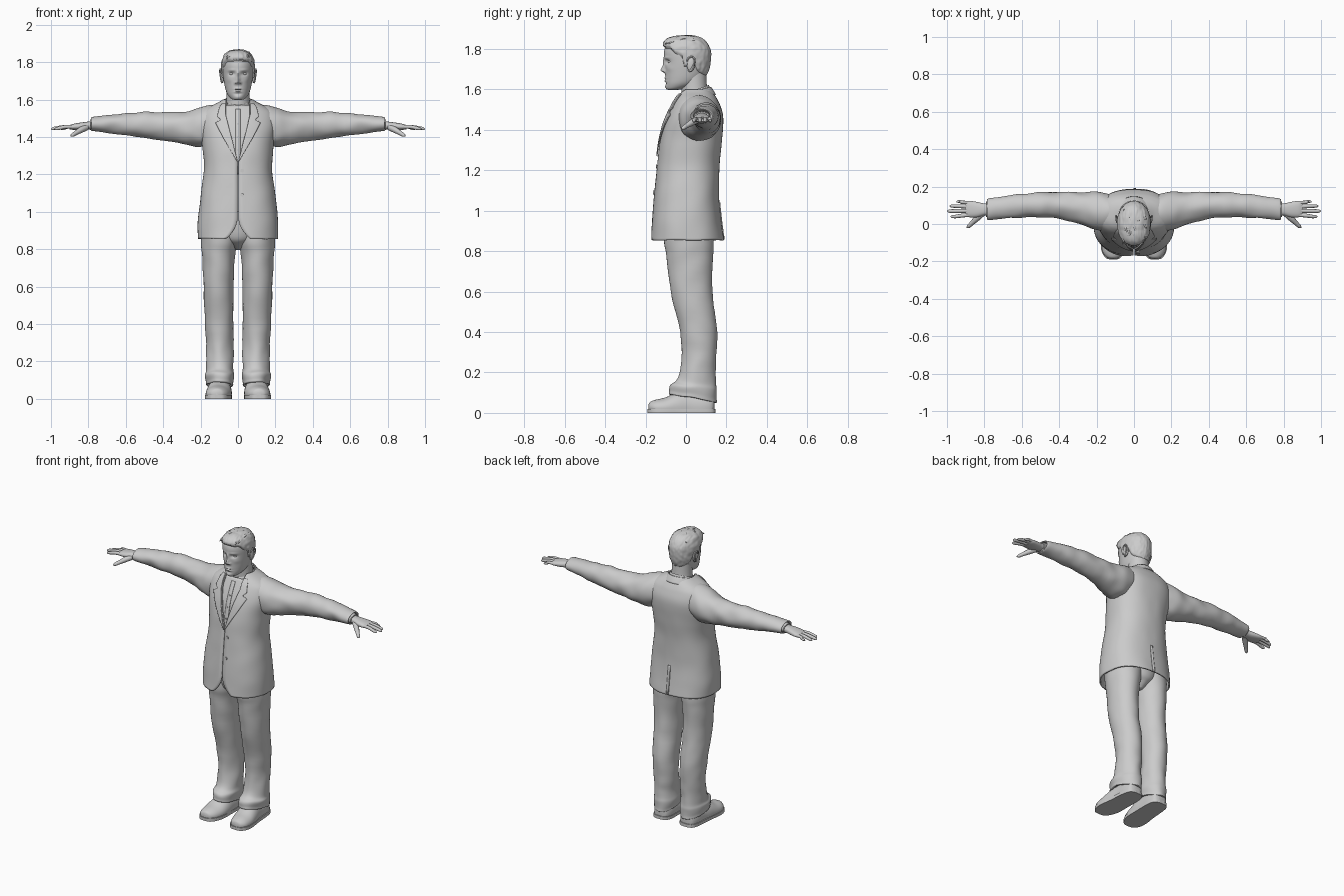
import bpy, bmesh, math, random
from mathutils import Vector, noise

random.seed(4)


def curve_pass(rows, k):
    """Catmull-Rom interpolation of equal-length tuples."""
    out = []
    for i in range(len(rows) - 1):
        q = [rows[max(i - 1, 0)], rows[i], rows[i + 1], rows[min(i + 2, len(rows) - 1)]]
        for j in range(k):
            t = j / k
            out.append(tuple(0.5 * (2 * b + (c - a) * t + (2 * a - 5 * b + 4 * c - d) * t * t
                       + (3 * b - a - 3 * c + d) * t ** 3) for a, b, c, d in zip(*q)))
    return out + [rows[-1]]


def lerp(table, v):
    for (a, p), (b, q) in zip(table, table[1:]):
        if v <= b:
            return p + (q - p) * max(0, (v - a) / (b - a))
    return table[-1][1]


def spow(v, e):
    return math.copysign(abs(v) ** e, v)


def finish(ob, mirror=False, thick=0, angle=40):
    for p in ob.data.polygons:
        p.use_smooth = True
    ob.data.set_sharp_from_angle(angle=math.radians(angle))
    if thick:
        m = ob.modifiers.new("thickness", 'SOLIDIFY')
        m.thickness, m.offset = thick, -1
    if mirror:
        ob.modifiers.new("mirror", 'MIRROR')
    return ob


def grid(name, rows, closed=False, caps=False, mirror=False, thick=0):
    bm = bmesh.new()
    vs = [[bm.verts.new(p) for p in r] for r in rows]
    n = len(vs[0])
    for a, b in zip(vs, vs[1:]):
        for i in range(n if closed else n - 1):
            j = (i + 1) % n
            bm.faces.new((a[i], a[j], b[j], b[i]))
    if caps:
        bm.faces.new(vs[0])
        bm.faces.new(vs[-1])
        bmesh.ops.recalc_face_normals(bm, faces=bm.faces)
    me = bpy.data.meshes.new(name)
    bm.to_mesh(me)
    bm.free()
    ob = bpy.data.objects.new(name, me)
    bpy.context.collection.objects.link(ob)
    return finish(ob, mirror, thick)


def loft(name, rings, axis='Z', n=40, k=5, e=1.0, fn=None, mirror=False):
    """Rings are (position on axis, centre 1, centre 2, radius 1, radius 2)."""
    rows = []
    for t, c1, c2, r1, r2 in curve_pass(rings, k):
        row = []
        for i in range(n):
            a = 2 * math.pi * i / n
            u, v = c1 + r1 * spow(math.cos(a), e), c2 + r2 * spow(math.sin(a), e)
            p = Vector({'Z': (u, v, t), 'X': (t, u, v), 'Y': (u, t, v)}[axis])
            row.append(fn(p) if fn else p)
        rows.append(row)
    return grid(name, rows, True, True, mirror)


def tubes(name, paths, mirror=False, res=3):
    """Tapered strands from (x, y, z, radius) points."""
    cu = bpy.data.curves.new(name, 'CURVE')
    cu.dimensions, cu.bevel_depth, cu.bevel_resolution, cu.use_fill_caps = '3D', 1, res, True
    for path in paths:
        s = cu.splines.new('POLY')
        pts = curve_pass(path, 4)
        s.points.add(len(pts) - 1)
        for p, (x, y, z, r) in zip(s.points, pts):
            p.co, p.radius = (x, y, z, 1), max(r, 0.0005)
    ob = bpy.data.objects.new(name, cu)
    bpy.context.collection.objects.link(ob)
    bpy.ops.object.select_all(action='DESELECT')
    ob.select_set(True)
    bpy.context.view_layer.objects.active = ob
    bpy.ops.object.convert(target='MESH')
    return finish(bpy.context.object, mirror, angle=60)


def ball(name, loc, scale, mirror=False):
    bpy.ops.mesh.primitive_uv_sphere_add(segments=24, ring_count=14, radius=1)
    ob = bpy.context.object
    ob.name = name
    for v in ob.data.vertices:
        v.co = Vector(loc) + v.co * Vector(scale)
    return finish(ob, mirror)


# Torso surface: (z, front y, back y, half width)
TORSO = curve_pass([(.855, -.175, .188, .215), (.95, -.168, .175, .214), (1.08, -.158, .163, .201),
                    (1.22, -.143, .166, .182), (1.33, -.131, .176, .188), (1.42, -.112, .184, .2),
                    (1.48, -.09, .182, .203), (1.53, -.066, .166, .19), (1.56, -.05, .15, .155),
                    (1.585, -.036, .132, .105), (1.6, -.026, .118, .08)], 6)
E = .85


def torso(z):
    f, b, w = (lerp([(r[0], r[i]) for r in TORSO], z) for i in (1, 2, 3))
    return (f + b) / 2, (b - f) / 2, w


def surf_y(x, z, back=False):
    yc, hd, w = torso(z)
    s = min(1, abs(x) / w) ** (1 / E)
    return yc + (1 if back else -1) * hd * max(0, 1 - s * s) ** (E / 2)


def opening(z):
    if z > 1.27:
        return min(.066, .002 + .064 * (z - 1.27) / .25)
    return .002 + .065 * max(0, (.98 - z) / .125) ** 2.3


def patch(name, z0, z1, left, right, off, n=30, m=8, mirror=False, thick=.006):
    rows = []
    for i in range(n + 1):
        z = z0 + (z1 - z0) * i / n
        xs = [left(z) + (right(z) - left(z)) * j / m for j in range(m + 1)]
        rows.append([(x, surf_y(x, z) - off, z) for x in xs])
    return grid(name, rows, mirror=mirror, thick=thick)


# Jacket body, open down the front
rows = []
for z, *_ in TORSO:
    yc, hd, w = torso(z)
    a0 = math.asin(min(.98, (opening(z) / w)) ** (1 / E))
    row = []
    for i in range(73):
        a = a0 + (2 * math.pi - 2 * a0) * i / 72
        p = Vector((w * spow(math.sin(a), E), yc - hd * spow(math.cos(a), E), z))
        row.append(p + noise.noise_vector(p * 9) * .003 * min(1, abs(p.x) / .05))
    rows.append(row)
grid("jacket_body", rows, thick=.009)

# Lapels, shirt front and back vent
OUTER = [(1.27, .006), (1.4, .082), (1.478, .122), (1.492, .09), (1.51, .112), (1.56, .1), (1.59, .08)]
patch("lapel", 1.27, 1.58, opening, lambda z: lerp(OUTER, z), .009, n=48, mirror=True)
patch("shirt_front", 1.2, 1.57, lambda z: -.1, lambda z: .1, -.012)
patch("shirt_placket", 1.24, 1.55, lambda z: -.013, lambda z: .013, -.008, m=2)
grid("back_vent", [[(x, surf_y(x, z, True) + .004, z) for x in (.012, 0, -.004)]
                   for z in (.857, .9, .95, 1, 1.04)], thick=.006)

# Collars wrapped round the neck: rows of (z, radius)
for name, prof, a0, drop in (("shirt_collar", [(1.565, .084), (1.6, .078), (1.622, .07), (1.6, .067)], .2, .05),
                             ("jacket_collar", [(1.575, .106), (1.602, .09), (1.612, .08), (1.59, .076)], .8, .035)):
    rows = []
    for z, r in curve_pass(prof, 3):
        row = []
        for i in range(41):
            a = a0 + (2 * math.pi - 2 * a0) * i / 40
            row.append((r * math.sin(a), .042 - r * math.cos(a), z - drop * (1 + math.cos(a)) / 2))
        rows.append(row)
    grid(name, rows, thick=.004)

# Buttons
for i, (x, z, r, off) in enumerate([(.022, 1.22, .01, .003), (.022, 1.09, .01, .003), (0, 1.33, .005, -.008),
                                    (0, 1.4, .005, -.008), (0, 1.47, .005, -.008)]):
    bpy.ops.mesh.primitive_cylinder_add(vertices=16, radius=r, depth=.006, rotation=(math.pi / 2, 0, 0),
                                        location=(x, surf_y(x, z) - off, z))
    bpy.context.object.name = "button_%d" % i


# Sleeves, shirt cuffs, hands
def creased(p):
    return p + noise.noise_vector(p * 13) * .007 * min(1, max(0, (.8 - p.x) * 8))


loft("sleeve", [(.08, .06, 1.48, .08, .088), (.15, .063, 1.464, .1, .106), (.21, .07, 1.45, .103, .104),
                (.28, .082, 1.447, .089, .087), (.4, .1, 1.456, .071, .075), (.5, .103, 1.464, .066, .068),
                (.62, .096, 1.468, .062, .057), (.72, .085, 1.47, .058, .044), (.78, .078, 1.469, .057, .037),
                (.78, .078, 1.469, .045, .03), (.76, .078, 1.469, .04, .026)], 'X', fn=creased, mirror=True)
loft("shirt_cuff", [(.75, .078, 1.467, .042, .029), (.79, .078, 1.466, .041, .028),
                    (.79, .078, 1.466, .034, .024)], 'X', k=2, mirror=True)
loft("palm", [(.75, .078, 1.464, .03, .022), (.8, .078, 1.461, .032, .021), (.84, .077, 1.457, .041, .02),
              (.88, .08, 1.454, .044, .016), (.9, .081, 1.452, .038, .011)], 'X', n=24, e=.85, mirror=True)
fingers = []
for y0, y1, tip, r in ((.05, .04, .98, .0105), (.071, .069, .999, .011), (.093, .096, .985, .0105),
                       (.113, .12, .95, .009)):
    fingers.append([(.865, y0, 1.454, r), (.92, (y0 + y1) / 2, 1.454, r), (tip - .025, y1, 1.447, r * .9),
                    (tip - .007, y1, 1.443, r * .7), (tip, y1, 1.442, .002)])
fingers.append([(.81, .058, 1.452, .017), (.84, .03, 1.437, .016), (.867, .004, 1.421, .012),
                (.885, -.013, 1.41, .01), (.894, -.021, 1.405, .002)])
tubes("fingers", fingers, mirror=True)


# Trousers with creases and a sloping hem
def trouser(p):
    low = max(0, min(1, (.17 - p.z) / .09))
    p = p + noise.noise_vector(Vector((p.x * 11, p.y * 11, p.z * 13))) * (.004 + .008 * max(0, .6 - p.z))
    p.z -= low * .17 * (p.y - .035)
    return p


loft("trouser_leg", [(.98, .095, .01, .1, .12), (.85, .1, .015, .098, .124), (.77, .104, .019, .088, .115),
                     (.6, .105, .028, .08, .103), (.4, .1, .062, .076, .093), (.25, .095, .064, .073, .083),
                     (.16, .096, .05, .072, .094), (.125, .097, .037, .078, .114), (.09, .096, .034, .074, .119),
                     (.073, .096, .034, .073, .119), (.075, .096, .036, .06, .1), (.1, .096, .04, .055, .09)],
     k=6, fn=trouser, mirror=True)
loft("trouser_seat", [(.795, 0, .03, .02, .04), (.825, 0, .02, .06, .085), (.87, 0, .015, .12, .118),
                      (1.0, 0, .01, .17, .13)])


# Shoes and soles
def flat(lo, hi):
    return lambda p: Vector((p.x, p.y, min(hi, max(lo, p.z))))


loft("shoe", [(-.186, .112, .025, .012, .012), (-.178, .112, .027, .035, .027), (-.15, .111, .025, .056, .04),
              (-.1, .106, .025, .067, .052), (-.04, .1, .03, .067, .075), (.02, .096, .03, .061, .085),
              (.09, .095, .03, .058, .08), (.13, .095, .03, .045, .07), (.142, .095, .03, .02, .05)],
     'Y', fn=flat(.018, .2), mirror=True)
loft("shoe_sole", [(-.19, .112, .01, .012, .05), (-.183, .112, .01, .037, .05), (-.152, .111, .01, .06, .05),
                   (-.1, .106, .01, .071, .05), (-.02, .1, .01, .067, .05), (.09, .095, .01, .062, .05),
                   (.135, .095, .01, .046, .05), (.147, .095, .01, .015, .05)],
     'Y', e=.5, fn=flat(0, .02), mirror=True)

# Neck and head: head rows are (z, front y, back y, half width)
loft("neck", [(1.48, 0, .06, .085, .075), (1.56, 0, .047, .068, .068), (1.61, 0, .04, .062, .064),
              (1.7, 0, .035, .06, .065)])
SKULL = [(1.598, -.085, -.045, .012), (1.603, -.096, -.01, .034), (1.625, -.101, .05, .055),
         (1.655, -.102, .085, .067), (1.7, -.104, .106, .076), (1.74, -.106, .114, .081),
         (1.78, -.109, .116, .083), (1.81, -.102, .108, .079), (1.835, -.084, .09, .067),
         (1.853, -.05, .062, .044), (1.86, -.01, .02, .012)]
HEAD = [(z, 0, (f + b) / 2, w, (b - f) / 2) for z, f, b, w in SKULL]
# Face forms: (x, z, spread x, spread z, height)
FACE = [(0, 1.735, .009, .02, .009), (0, 1.704, .01, .014, .016), (0, 1.692, .012, .008, .014),
        (.014, 1.688, .006, .006, .008), (.033, 1.738, .016, .01, -.013), (.034, 1.757, .02, .006, .004),
        (0, 1.656, .02, .004, .006), (0, 1.642, .017, .005, .006), (0, 1.649, .024, .002, -.003),
        (0, 1.63, .02, .006, -.004), (0, 1.612, .018, .009, .004), (.048, 1.705, .015, .014, .003)]


def face(p):
    if p.y < 0:
        p.y -= sum(h * math.exp(-((abs(p.x) - x) / sx) ** 2 - ((p.z - z) / sz) ** 2) for x, z, sx, sz, h in FACE)
    return p


loft("head", HEAD, n=128, k=8, fn=face)
ball("eye", (.033, -.077, 1.738), (.013, .012, .009), True)
ball("ear", (.083, .024, 1.725), (.01, .02, .036), True)
tubes("ear_rim", [[(.082, .006, 1.725, .003), (.091, .008, 1.75, .004), (.095, .025, 1.762, .004),
                   (.097, .043, 1.75, .004), (.094, .04, 1.725, .004), (.087, .022, 1.693, .005),
                   (.082, .012, 1.695, .003)]], True)

# Hair cap that sinks under the skin below the hairline
LINE = [(-.12, 1.806), (-.075, 1.8), (-.05, 1.775), (-.02, 1.76), (-.01, 1.712), (.012, 1.71), (.03, 1.755),
        (.055, 1.69), (.12, 1.64)]


def hair(p):
    t = (p.z - lerp(LINE, p.y)) / .014
    off = max(-.016, min(.008, -.002 + .01 * t))
    if off > 0:
        off += .003 * noise.noise(Vector((p.x * 110, p.y * 30, p.z * 45)))
        off += .012 * max(0, min(1, (-p.y - .03) / .05))
    out = (p - Vector((0, .005, 1.75))).normalized()
    return p + out * off


loft("hair", HEAD, n=110, k=7, fn=hair)
locks = []
for i in range(46):
    x, y = random.uniform(-.06, .06), random.uniform(-.085, .07)
    z = 1.862 - 5.5 * x * x - 3.6 * max(0, abs(y) - .02) ** 2 * 1.6
    d = random.uniform(-.012, .02)
    locks.append([(x, y + .02, z - .008, .004), (x + d * .5, y - .008, z + .001, .007),
                  (x + d, y - .032, z - .004 - .1 * max(0, -y), .001)])
tubes("hair_locks", locks, res=1)
